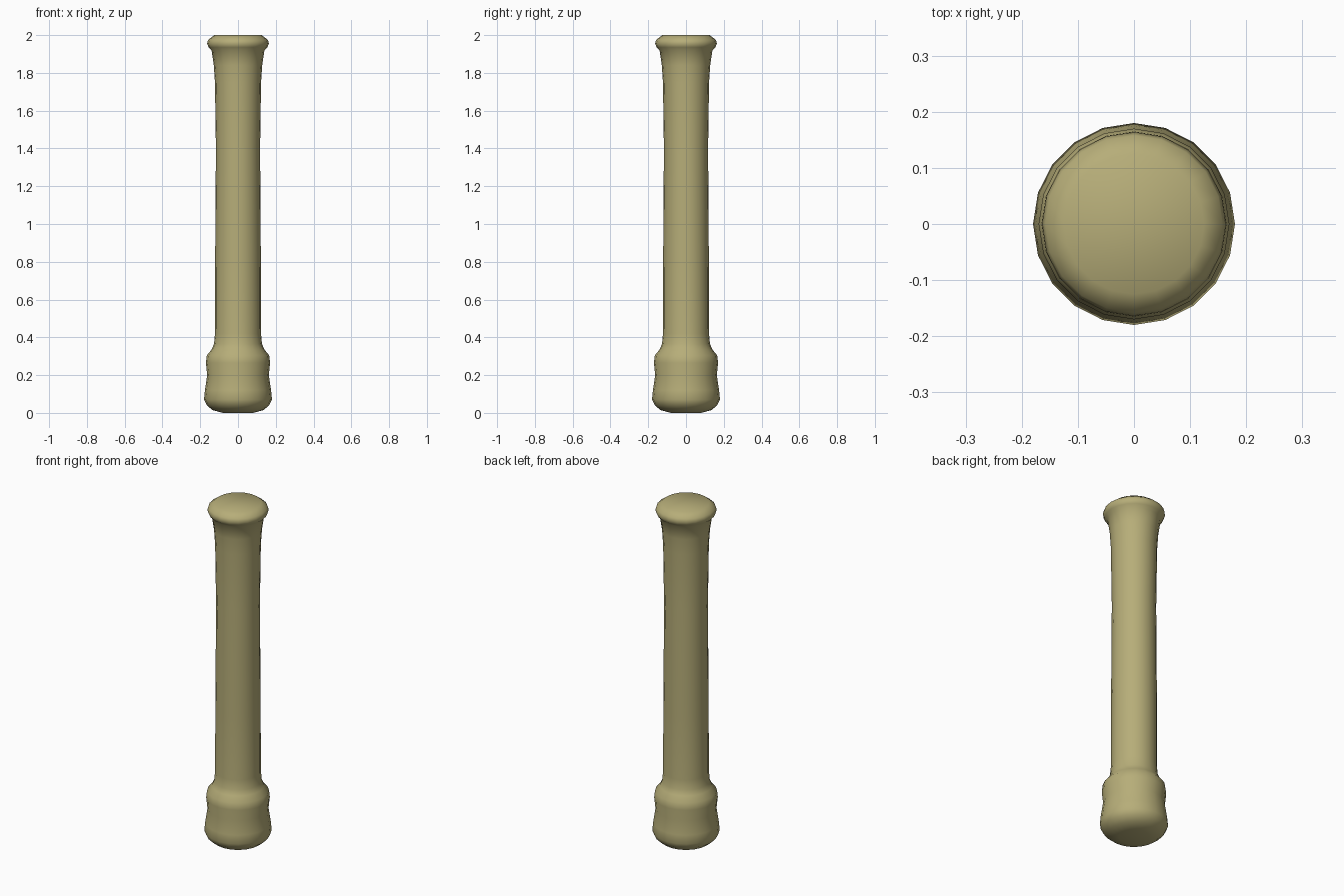
import bpy
import bmesh
from math import cos, sin, tau, radians

cube = bpy.data.objects.get("Cube")
if cube:
    bpy.data.objects.remove(cube, do_unlink=True)

SIDES = 20


def make_material(name, colour):
    mat = bpy.data.materials.new(name)
    mat.use_nodes = True
    mat.diffuse_color = colour
    mat.node_tree.nodes["Principled BSDF"].inputs["Base Color"].default_value = colour
    return mat


def lathe(name, profile, mat):
    """Turn a (radius, height) profile around z and cap both ends."""
    bm = bmesh.new()
    rings = [[bm.verts.new((r * cos(tau * i / SIDES), r * sin(tau * i / SIDES), z))
              for i in range(SIDES)] for r, z in profile]
    for low, high in zip(rings, rings[1:]):
        for i in range(SIDES):
            j = (i + 1) % SIDES
            bm.faces.new((low[i], low[j], high[j], high[i]))
    bm.faces.new(rings[0][::-1])
    bm.faces.new(rings[-1])
    mesh = bpy.data.meshes.new(name)
    bm.to_mesh(mesh)
    bm.free()
    mesh.materials.append(mat)
    obj = bpy.data.objects.new(name, mesh)
    bpy.context.collection.objects.link(obj)
    bpy.ops.object.select_all(action="DESELECT")
    obj.select_set(True)
    bpy.context.view_layer.objects.active = obj
    bpy.ops.object.shade_smooth_by_angle(angle=radians(50))
    return obj


khaki = make_material("khaki", (0.47, 0.42, 0.19, 1))

# Rounded foot, waisted collar, long shaft and flared flat-topped rim
foot = [(0.08, 0), (0.135, 0.015), (0.165, 0.04), (0.18, 0.07)]
collar = [(0.175, 0.12), (0.163, 0.2), (0.17, 0.265), (0.165, 0.305), (0.14, 0.335)]
shaft = [(0.127, 0.365), (0.122, 0.42), (0.121, 0.8), (0.117, 1.4),
         (0.122, 1.75), (0.128, 1.84), (0.14, 1.92)]
rim = [(0.155, 1.935), (0.164, 1.955), (0.158, 1.975), (0.125, 2)]
lathe("turned_handle", foot + collar + shaft + rim, khaki)
